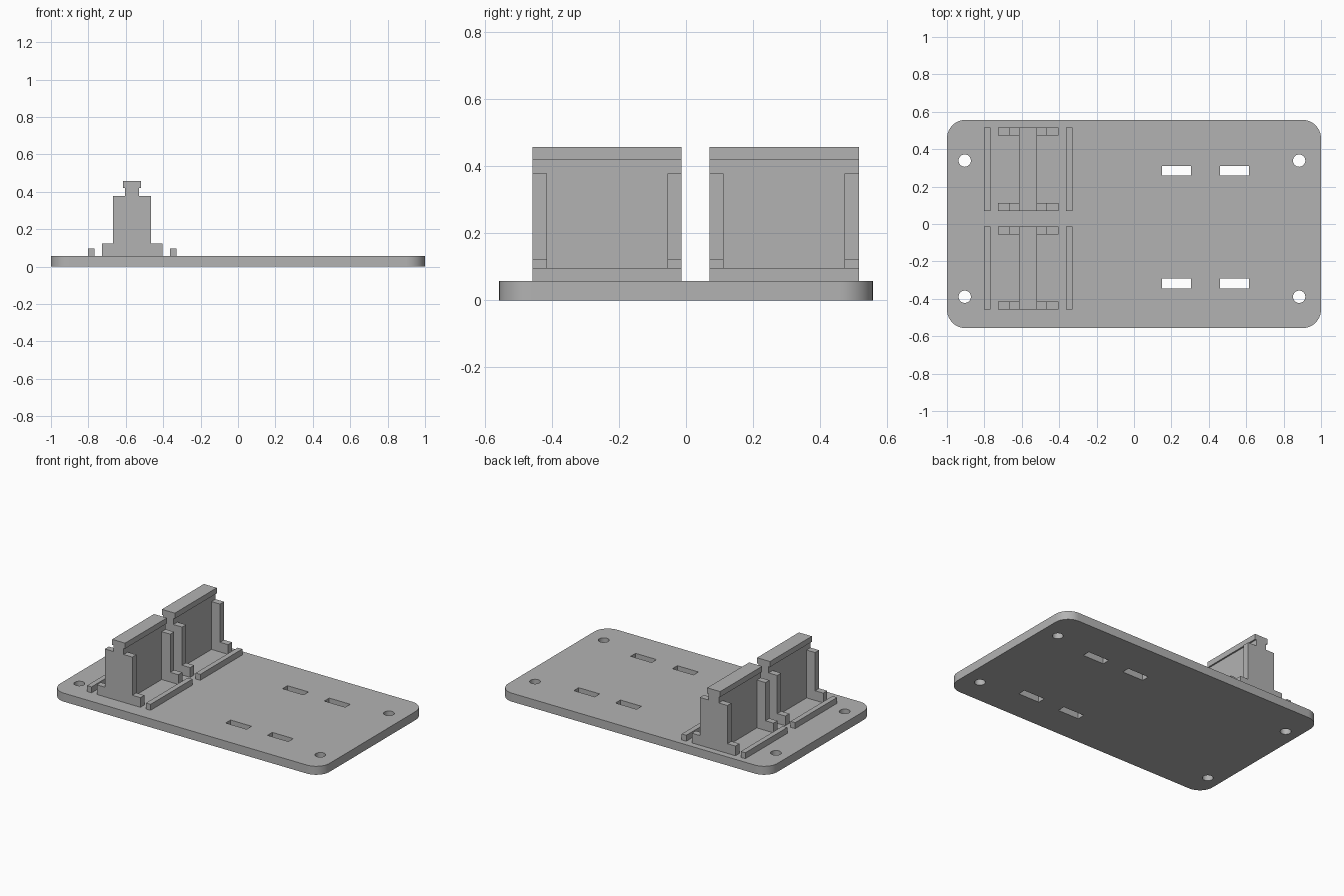
import bpy, bmesh, math

cube = bpy.data.objects.get("Cube")
if cube:
    bpy.data.objects.remove(cube, do_unlink=True)

grey = bpy.data.materials.new("plain grey")
grey.use_nodes = True
colour = (0.45, 0.45, 0.45, 1)
grey.diffuse_color = colour
grey.node_tree.nodes["Principled BSDF"].inputs["Base Color"].default_value = colour

PLATE_TOP = 0.057
CX = -0.566          # centre line of the brackets


def add_object(name, bm):
    bmesh.ops.recalc_face_normals(bm, faces=bm.faces)
    mesh = bpy.data.meshes.new(name)
    bm.to_mesh(mesh)
    bm.free()
    obj = bpy.data.objects.new(name, mesh)
    bpy.context.collection.objects.link(obj)
    mesh.materials.append(grey)
    return obj


def extrude_y(name, half_profile, y0, y1, cx=CX):
    """Mirror a (half width, z) profile about cx and extrude it along y."""
    outline = [(cx + w, z) for w, z in half_profile]
    outline += [(cx - w, z) for w, z in reversed(half_profile)]
    bm = bmesh.new()
    face = bm.faces.new([bm.verts.new((x, y0, z)) for x, z in outline])
    out = bmesh.ops.extrude_face_region(bm, geom=[face])
    moved = [v for v in out["geom"] if isinstance(v, bmesh.types.BMVert)]
    bmesh.ops.translate(bm, verts=moved, vec=(0, y1 - y0, 0))
    return add_object(name, bm)


def rounded_rect(cx, cy, hx, hy, r, steps):
    pts = []
    for i, (sx, sy) in enumerate(((1, 1), (-1, 1), (-1, -1), (1, -1))):
        for k in range(steps + 1):
            a = math.pi / 2 * (i + k / steps)
            pts.append((cx + sx * (hx - r) + r * math.cos(a),
                        cy + sy * (hy - r) + r * math.sin(a)))
    return pts


def rect(cx, cy, hx, hy):
    return [(cx + sx * hx, cy + sy * hy)
            for sx, sy in ((1, 1), (-1, 1), (-1, -1), (1, -1))]


def circle(cx, cy, r, n=32):
    return [(cx + r * math.cos(math.tau * i / n), cy + r * math.sin(math.tau * i / n))
            for i in range(n)]


# Base plate: rounded outline with screw holes and strap slots
loops = [rounded_rect(0, 0, 1, 0.557, 0.1, 12)]
loops += [circle(x, y, 0.033) for x in (-0.905, 0.883) for y in (0.339, -0.389)]
loops += [rect(x, y, 0.078, 0.026) for x in (0.227, 0.537) for y in (0.285, -0.318)]
curve = bpy.data.curves.new("plate_outline", "CURVE")
curve.dimensions = "2D"
curve.fill_mode = "BOTH"
curve.extrude = PLATE_TOP / 2
for pts in loops:
    spline = curve.splines.new("POLY")
    spline.points.add(len(pts) - 1)
    for p, (x, y) in zip(spline.points, pts):
        p.co = (x, y, 0, 1)
    spline.use_cyclic_u = True
outline = bpy.data.objects.new("plate_outline", curve)
bpy.context.collection.objects.link(outline)
bpy.context.view_layer.update()
bm = bmesh.new()
filled = outline.evaluated_get(bpy.context.evaluated_depsgraph_get())
bm.from_mesh(filled.to_mesh())
filled.to_mesh_clear()
bpy.data.objects.remove(outline, do_unlink=True)
bmesh.ops.remove_doubles(bm, verts=bm.verts, dist=0.0001)
bmesh.ops.translate(bm, verts=bm.verts, vec=(0, 0, PLATE_TOP / 2))
plate = add_object("base_plate", bm)
plate.data.materials.clear()
plate.data.materials.append(grey)
for p in plate.data.polygons:
    p.material_index = 0
bpy.ops.object.select_all(action="DESELECT")
plate.select_set(True)
bpy.context.view_layer.objects.active = plate
bpy.ops.object.shade_smooth_by_angle(angle=math.radians(30))

# Two brackets: capped wall, stepped end posts and low guide rails
wall = [(0.038, PLATE_TOP), (0.038, 0.42), (0.048, 0.42), (0.048, 0.457)]
post = [(0.162, PLATE_TOP), (0.162, 0.122), (0.102, 0.122), (0.102, 0.378)]
rail = [(0.017, PLATE_TOP), (0.017, 0.097)]
END = 0.042
for side, y0, y1 in (("front", -0.457, -0.013), ("back", 0.07, 0.515)):
    extrude_y(side + "_wall", wall, y0, y1)
    extrude_y(side + "_near_post", post, y0, y0 + END)
    extrude_y(side + "_far_post", post, y1 - END, y1)
    for hand, x in (("right", CX - 0.218), ("left", CX + 0.22)):
        extrude_y(f"{side}_{hand}_rail", rail, y0, y1, x)
